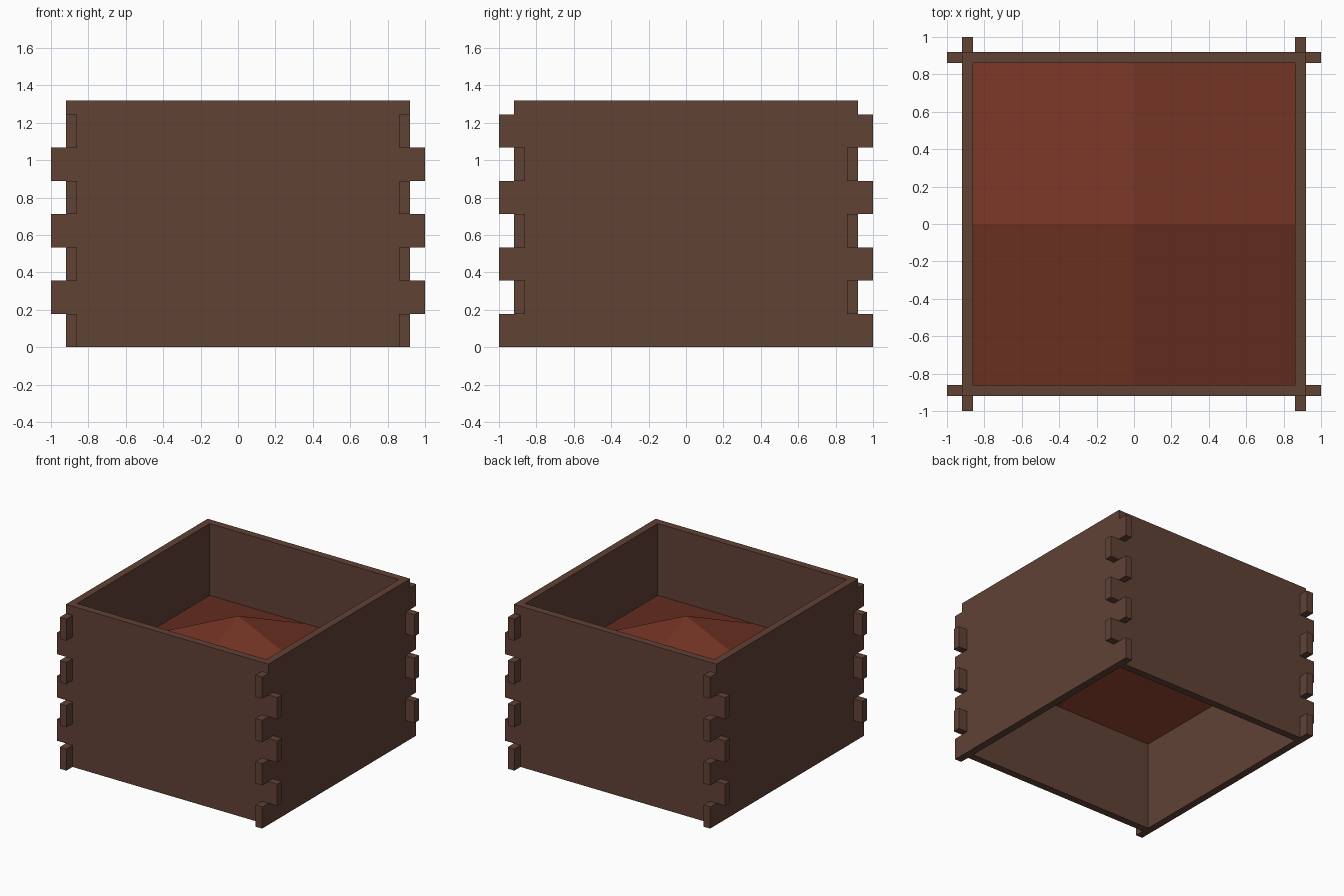
import bpy, bmesh, math
from mathutils import Matrix

if "Cube" in bpy.data.objects:
    bpy.data.objects.remove(bpy.data.objects["Cube"])

H = 1.32            # wall height
STEP = 0.1778       # finger height
OUT, IN, TIP = 0.92, 0.86, 1.0


def material(name, rgb):
    m = bpy.data.materials.new(name)
    m.diffuse_color = (*rgb, 1)
    m.use_nodes = True
    m.node_tree.nodes["Principled BSDF"].inputs["Base Color"].default_value = m.diffuse_color
    return m


wood = material("dark_wood", (0.120, 0.054, 0.036))
earth = material("red_soil", (0.174, 0.034, 0.018))


def finish(bm, name, mat):
    me = bpy.data.meshes.new(name)
    bm.to_mesh(me)
    bm.free()
    me.materials.append(mat)
    ob = bpy.data.objects.new(name, me)
    bpy.context.collection.objects.link(ob)
    return ob


def wall(name, first_tab, top_half, angle):
    """Board with interlocking fingers; stands at -y, then turned about z."""
    edge = []
    for i in range(7):
        w = TIP if i % 2 == first_tab else IN
        edge += [(w, i * STEP), (w, (i + 1) * STEP)]
    edge += [(top_half, 7 * STEP), (top_half, H)]
    # drop doubled points
    edge = [p for i, p in enumerate(edge) if i == 0 or p != edge[i - 1]]
    outline = edge + [(-x, z) for x, z in reversed(edge)]
    bm = bmesh.new()
    face = bm.faces.new([bm.verts.new((x, -OUT, z)) for x, z in outline])
    ext = bmesh.ops.extrude_face_region(bm, geom=[face])
    moved = [v for v in ext["geom"] if isinstance(v, bmesh.types.BMVert)]
    bmesh.ops.translate(bm, verts=moved, vec=(0, OUT - IN, 0))
    bmesh.ops.recalc_face_normals(bm, faces=bm.faces)
    bm.transform(Matrix.Rotation(angle, 4, 'Z'))
    finish(bm, name, wood)


# Four boards: front/back and sides have opposite finger patterns
wall("front_wall", 1, OUT, 0)
wall("back_wall", 1, OUT, math.pi)
wall("right_wall", 0, IN, math.pi / 2)
wall("left_wall", 0, IN, -math.pi / 2)

# Soil sheet: four folded quads rising to a peak in the middle
bm = bmesh.new()
rim, peak = 0.73, 1.12
ring = [bm.verts.new((x * IN, y * IN, rim)) for x, y in
        [(1, 0), (1, 1), (0, 1), (-1, 1), (-1, 0), (-1, -1), (0, -1), (1, -1)]]
centre = bm.verts.new((0, 0, peak))
for i in range(0, 8, 2):
    bm.faces.new([ring[i], ring[i + 1], ring[(i + 2) % 8], centre])
finish(bm, "soil", earth)
